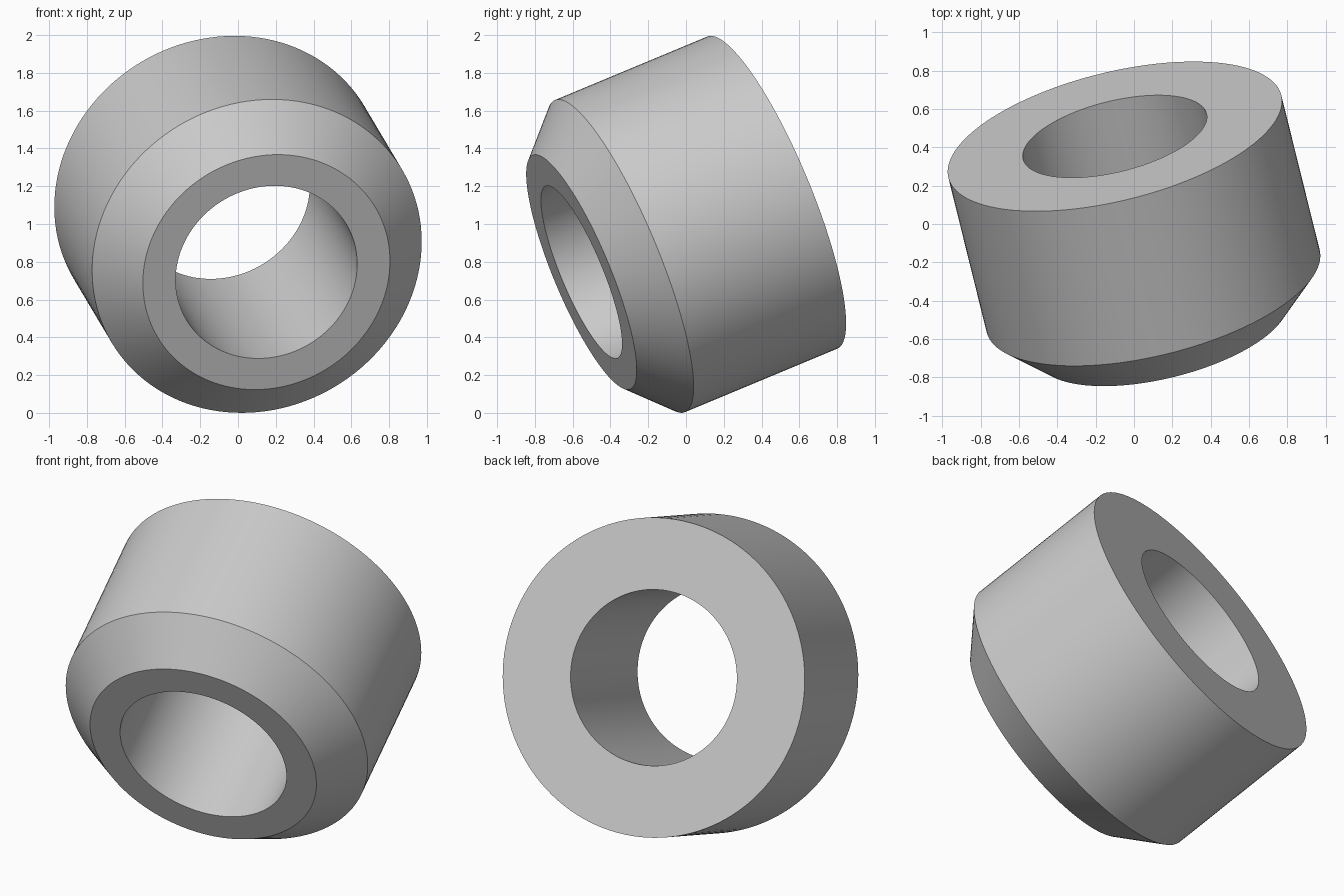
import bpy
import bmesh
from math import tau, radians
from mathutils import Vector, Matrix

cube = bpy.data.objects.get("Cube")
if cube:
    bpy.data.objects.remove(cube, do_unlink=True)

SEGMENTS = 128
OUTER, NOSE, BORE = 0.895, 0.671, 0.493   # radii
BODY, CHAMFER = 0.897, 0.226              # lengths along the axis

# Single grey material
grey = bpy.data.materials.new("plain_grey")
grey.use_nodes = True
colour = (0.6, 0.6, 0.6, 1)
grey.diffuse_color = colour
grey.node_tree.nodes["Principled BSDF"].inputs["Base Color"].default_value = colour

# Closed ring section (radius, height), revolved round the local z axis
section = [(BORE, -CHAMFER), (NOSE, -CHAMFER), (OUTER, 0), (OUTER, BODY), (BORE, BODY)]
bm = bmesh.new()
rings = []
for i in range(SEGMENTS):
    turn = Matrix.Rotation(tau * i / SEGMENTS, 3, 'Z')
    rings.append([bm.verts.new(turn @ Vector((r, 0, h))) for r, h in section])
for i, ring in enumerate(rings):
    after = rings[(i + 1) % SEGMENTS]
    for j in range(len(section)):
        k = (j + 1) % len(section)
        bm.faces.new((ring[j], after[j], after[k], ring[k]))
bmesh.ops.recalc_face_normals(bm, faces=bm.faces)

mesh = bpy.data.meshes.new("chamfered_bushing")
bm.to_mesh(mesh)
bm.free()
mesh.materials.append(grey)

# Tilt the bushing so its wide end faces back and up
bushing = bpy.data.objects.new("chamfered_bushing", mesh)
bpy.context.collection.objects.link(bushing)
axis = Vector((-0.223, 0.9, 0.375)).normalized()
bushing.rotation_mode = 'QUATERNION'
bushing.rotation_quaternion = axis.to_track_quat('Z', 'Y')
bushing.location = (0.1, -0.35, 0.83)

# Smooth round walls, sharp rims
bpy.ops.object.select_all(action='DESELECT')
bushing.select_set(True)
bpy.context.view_layer.objects.active = bushing
bpy.ops.object.shade_smooth_by_angle(angle=radians(30))
